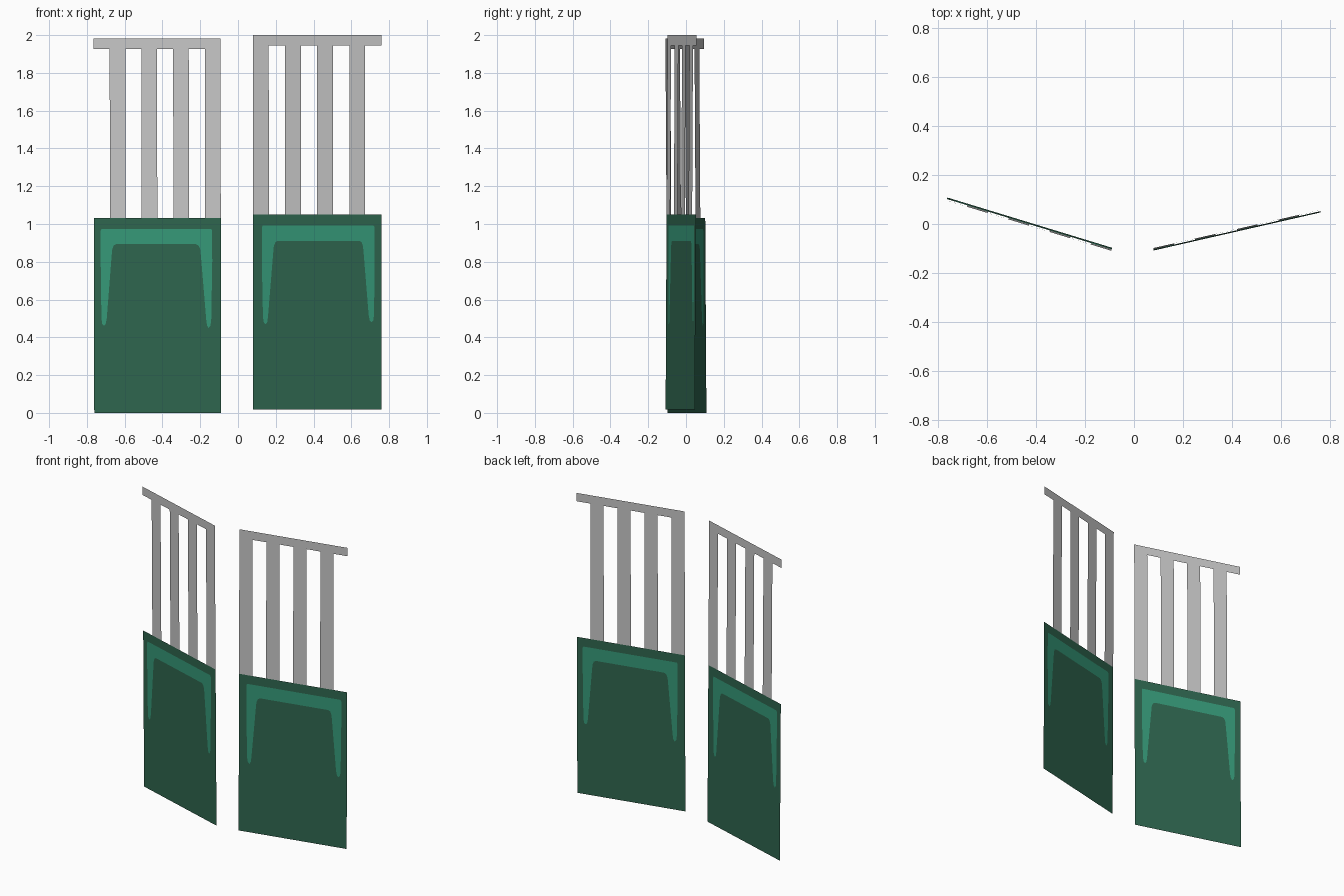
import bpy, bmesh
from mathutils import Vector

if "Cube" in bpy.data.objects:
    bpy.data.objects.remove(bpy.data.objects["Cube"])


def material(name, rgb):
    m = bpy.data.materials.new(name)
    m.diffuse_color = (*rgb, 1)
    m.use_nodes = True
    m.node_tree.nodes["Principled BSDF"].inputs["Base Color"].default_value = m.diffuse_color
    return m


GREEN = material("dark green", (0.028, 0.132, 0.077))
TRIM = material("light green", (0.036, 0.315, 0.188))
GREY = material("grey", (0.57, 0.57, 0.57))

PANEL_TOP, RAIL_LOW, RAIL_TOP = 1.031, 1.927, 1.982

# Trim outline: u runs from the inner edge (0) to the outer edge (1), v is height
TRIM_OUTLINE = [
    (0.068, 0.965), (0.075, 0.974), (0.938, 0.974), (0.947, 0.965),
    (0.947, 0.80), (0.942, 0.50), (0.936, 0.472), (0.922, 0.462), (0.908, 0.472),
    (0.900, 0.50), (0.862, 0.82), (0.856, 0.865), (0.845, 0.886), (0.825, 0.893),
    (0.195, 0.893), (0.175, 0.886), (0.162, 0.865), (0.156, 0.82),
    (0.116, 0.49), (0.110, 0.462), (0.097, 0.450), (0.083, 0.462),
    (0.077, 0.49), (0.068, 0.80)]


def rect(u0, u1, v0, v1):
    return [(u0, v0), (u1, v0), (u1, v1), (u0, v1)]


def flat_part(name, groups, place, mat):
    """Each group is a list of outlines; the second outline cuts a hole."""
    bm = bmesh.new()
    for outlines in groups:
        edges = []
        for pts in outlines:
            vs = [bm.verts.new(place(u, v)) for u, v in pts]
            edges += [bm.edges.new((vs[i - 1], vs[i])) for i in range(len(vs))]
        bmesh.ops.triangle_fill(bm, edges=edges, use_beauty=True)
    bm.normal_update()
    # All faces point to the front
    bmesh.ops.reverse_faces(bm, faces=[f for f in bm.faces if f.normal.y > 0])
    me = bpy.data.meshes.new(name)
    bm.to_mesh(me)
    bm.free()
    me.materials.append(mat)
    bpy.context.collection.objects.link(bpy.data.objects.new(name, me))


# Each leaf: inner bottom corner, outer bottom corner, lean per unit of height
leaves = {
    "left": (Vector((-0.089, -0.097, 0)), Vector((-0.761, 0.108, 0)), Vector((-0.002, -0.006, 1))),
    "right": (Vector((0.080, -0.108, 0.018)), Vector((0.760, 0.047, 0.018)), Vector((-0.0005, 0.005, 1))),
}
for side, (inner, outer, up) in leaves.items():
    def place(u, v):
        return inner.lerp(outer, u) + up * v

    # Solid lower panel with the trim shape cut out, and the trim set into it
    flat_part(side + "_panel", [[rect(0, 1, 0, PANEL_TOP), TRIM_OUTLINE]], place, GREEN)
    flat_part(side + "_trim", [[TRIM_OUTLINE]], place, TRIM)
    # Upper bars and top rail
    bars = [[rect(i / 4, i / 4 + 0.123, PANEL_TOP, RAIL_LOW)] for i in range(4)]
    flat_part(side + "_railing", bars + [[rect(0, 1, RAIL_LOW, RAIL_TOP)]], place, GREY)
